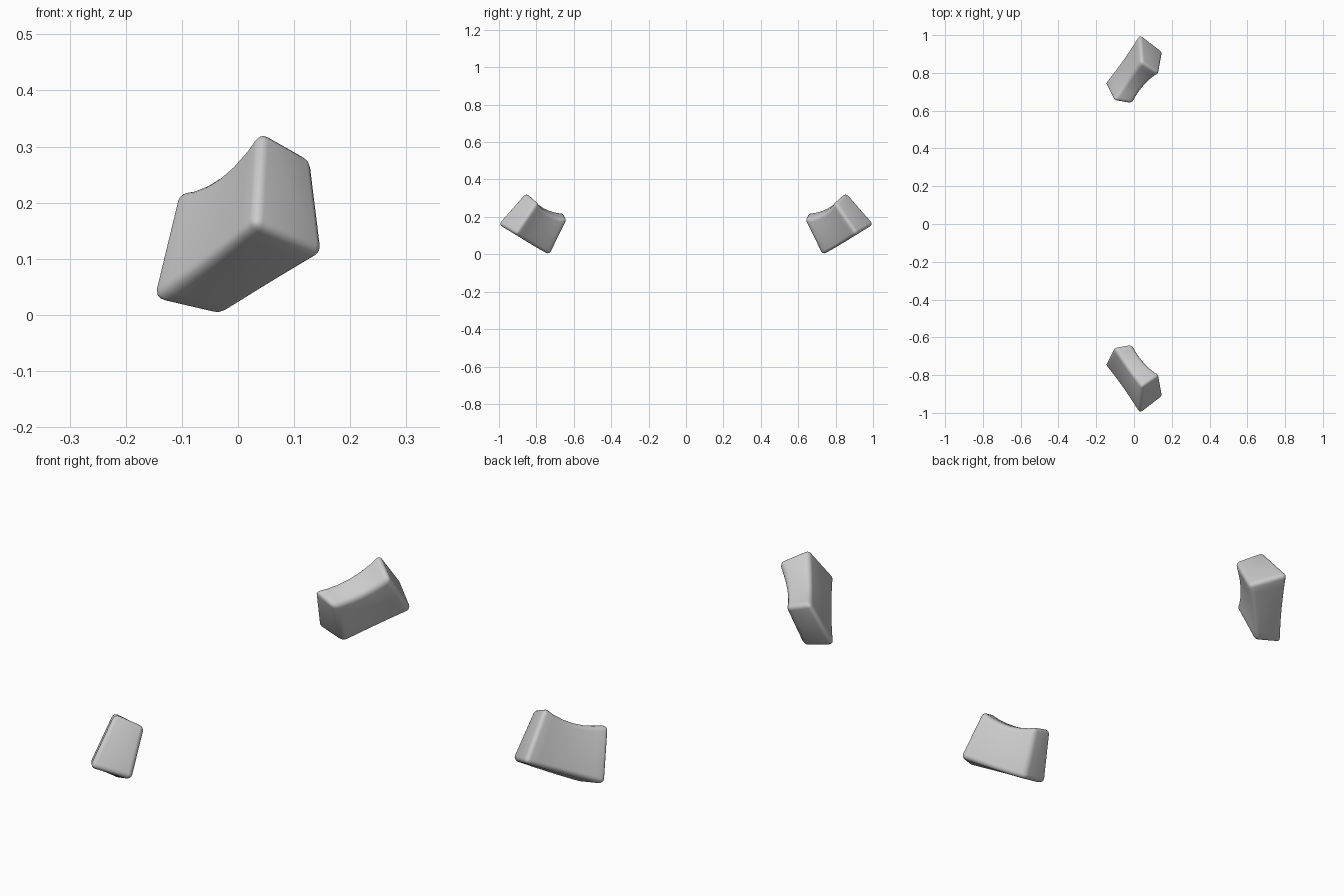
import bpy, bmesh
from math import radians
from mathutils import Vector

if "Cube" in bpy.data.objects:
    bpy.data.objects.remove(bpy.data.objects["Cube"])

# Four-corner cross-sections along the curved block: inner end, middle, outer end
INNER = [(-0.11, -0.652, 0.222), (-0.01, -0.633, 0.188), (-0.03, -0.73, -0.006), (-0.157, -0.745, 0.024)]
MIDDLE = [(-0.032, -0.765, 0.252), (0.056, -0.733, 0.215), (0.06, -0.825, 0.05), (-0.062, -0.87, 0.09)]
OUTER = [(0.04, -0.86, 0.334), (0.135, -0.795, 0.28), (0.156, -0.913, 0.108), (0.03, -1.01, 0.163)]
STEPS = 6


def along(a, m, b, t):
    """Point on the curve through a, m and b."""
    a, m, b = Vector(a), Vector(m), Vector(b)
    return a * (1 - t) * (1 - 2 * t) + m * 4 * t * (1 - t) + b * t * (2 * t - 1)


def block(name, side):
    bm = bmesh.new()
    rings = []
    for i in range(STEPS + 1):
        ring = []
        for a, m, b in zip(INNER, MIDDLE, OUTER):
            p = along(a, m, b, i / STEPS)
            ring.append(bm.verts.new((p.x, p.y * side, p.z)))
        rings.append(ring)
    for r, s in zip(rings, rings[1:]):
        for k in range(4):
            j = (k + 1) % 4
            bm.faces.new((r[k], r[j], s[j], s[k]))
    bm.faces.new(rings[0])
    bm.faces.new(rings[-1])
    bmesh.ops.recalc_face_normals(bm, faces=bm.faces)

    # Worn, rounded edges
    sharp = [e for e in bm.edges if e.calc_face_angle(0) > radians(40)]
    bmesh.ops.bevel(bm, geom=sharp, offset=0.02, segments=4, profile=0.5, affect='EDGES')
    for f in bm.faces:
        f.smooth = True
    mesh = bpy.data.meshes.new(name)
    bm.to_mesh(mesh)
    bm.free()
    obj = bpy.data.objects.new(name, mesh)
    bpy.context.collection.objects.link(obj)
    return obj


# Mirrored pair of blocks
block("front_block", 1)
block("back_block", -1)
